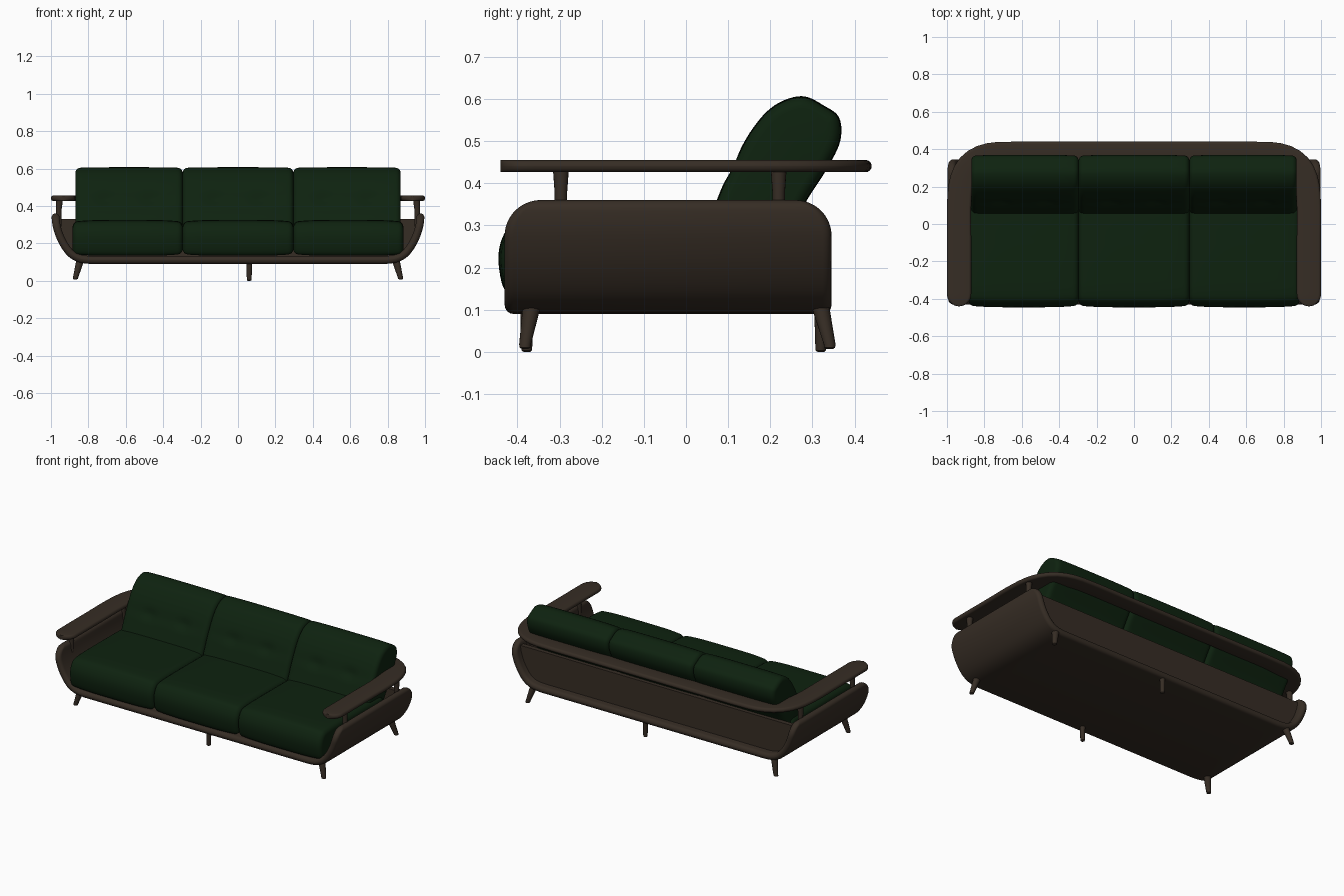
import bpy, bmesh, math
from mathutils import Vector

old = bpy.data.objects.get("Cube")
if old:
    bpy.data.objects.remove(old, do_unlink=True)


def material(name, rgb):
    m = bpy.data.materials.new(name)
    m.use_nodes = True
    m.diffuse_color = (*rgb, 1)
    m.node_tree.nodes["Principled BSDF"].inputs["Base Color"].default_value = (*rgb, 1)
    return m


WOOD = material("dark walnut", (0.037, 0.026, 0.018))
FABRIC = material("forest green fabric", (0.0043, 0.0160, 0.0048))


def loft(name, rings, mat):
    """Skin a list of equal closed rings and cap both ends."""
    bm = bmesh.new()
    rows = [[bm.verts.new(p) for p in ring] for ring in rings]
    n = len(rows[0])
    for a, b in zip(rows, rows[1:]):
        for i in range(n):
            j = (i + 1) % n
            bm.faces.new((a[i], a[j], b[j], b[i]))
    bm.faces.new(rows[0])
    bm.faces.new(rows[-1])
    bmesh.ops.recalc_face_normals(bm, faces=bm.faces)
    me = bpy.data.meshes.new(name)
    bm.to_mesh(me)
    bm.free()
    me.materials.append(mat)
    ob = bpy.data.objects.new(name, me)
    bpy.context.collection.objects.link(ob)
    bpy.ops.object.select_all(action="DESELECT")
    ob.select_set(True)
    bpy.context.view_layer.objects.active = ob
    bpy.ops.object.shade_smooth_by_angle(angle=math.radians(40))
    return ob


def smooth(points, closed=False, steps=8):
    """Catmull-Rom curve through 2D points."""
    p = [Vector(q) for q in points]
    n = len(p)
    at = (lambda i: p[i % n]) if closed else (lambda i: p[max(0, min(n - 1, i))])
    out = []
    for i in range(n if closed else n - 1):
        a, b, c, d = at(i - 1), at(i), at(i + 1), at(i + 2)
        for k in range(steps):
            t = k / steps
            out.append(0.5 * (2 * b + (c - a) * t + (2 * a - 5 * b + 4 * c - d) * t ** 2
                              + (3 * b - a - 3 * c + d) * t ** 3))
    return out if closed else out + [p[-1]]


def resample(path, count):
    """Points along a path, packed closer at both ends; returns (point, tangent, distance to end)."""
    cum = [0]
    for a, b in zip(path, path[1:]):
        cum.append(cum[-1] + (b - a).length)
    out, k = [], 0
    for i in range(count + 1):
        s = cum[-1] * (0.5 - 0.5 * math.cos(math.pi * i / count))
        while k < len(path) - 2 and cum[k + 1] < s:
            k += 1
        f = (s - cum[k]) / (cum[k + 1] - cum[k])
        out.append((path[k].lerp(path[k + 1], f), min(s, cum[-1] - s)))
    res = []
    for i, (p, d) in enumerate(out):
        t = (out[min(i + 1, count)][0] - out[max(i - 1, 0)][0]).normalized()
        res.append((p, t, d))
    return res


def stadium(w, h):
    """Rounded bar cross-section with half sizes w and h."""
    r = min(w, h)
    pts = []
    for q, (sx, sy) in enumerate(((1, 1), (-1, 1), (-1, -1), (1, -1))):
        for k in range(5):
            a = math.pi / 2 * (q + k / 4.001)
            pts.append((sx * (w - r) + r * math.cos(a), sy * (h - r) + r * math.sin(a)))
    return pts


def round_end(d, r):
    """Amount cut from a half size at distance d from a rounded end."""
    return r - math.sqrt(max(0, r * r - (r - d) ** 2)) if d < r else 0


def mirrored(half):
    return half + [(-x, v) for x, v in reversed(half)]


# Bent wooden shell: floor and both sides in one sweep
shell_half = [(-0.977, 0.360), (-0.969, 0.29), (-0.942, 0.215), (-0.90, 0.152),
              (-0.855, 0.122), (-0.80, 0.112), (-0.72, 0.111), (-0.5, 0.111)]
rings = []
for p, t, d in resample(smooth(mirrored(shell_half)), 110):
    w = 0.388 - round_end(d, 0.085)
    h = max(0.003, 0.021 - round_end(d, 0.021))
    rings.append([(p.x - t.y * v, -0.0425 + u, p.y + t.x * v) for u, v in stadium(w, h)])
loft("bent_shell", rings, WOOD)

# Back panel follows the inside of the shell
wall = [(-x, z) for x, z in smooth(shell_half[:6]) if z < 0.325]
loft("back_panel", [[(-x, 0.265, z), (x, 0.265, z), (x, 0.295, z), (-x, 0.295, z)]
                    for x, z in [(0.968, 0.33)] + wall], WOOD)

# Arm rail: one flat bar running round both arms and the back
rail_half = [(-0.935, -0.44), (-0.935, -0.1), (-0.935, 0.1), (-0.92, 0.235),
             (-0.87, 0.325), (-0.78, 0.373), (-0.65, 0.385), (-0.4, 0.385)]
rings = []
for p, t, d in resample(smooth(mirrored(rail_half)), 110):
    base = 0.055 + 0.010 * min(1, max(0, (abs(p.x) - 0.7) / 0.2))
    w = max(0.004, base - round_end(d, base))
    rings.append([(p.x - t.y * u, p.y + t.x * u, 0.441 + v) for u, v in stadium(w, 0.0145)])
loft("arm_rail", rings, WOOD)


def peg(name, stations):
    """Turned wooden peg through (x, y, z, radius) stations."""
    loft(name, [[(x + r * math.cos(k * math.pi / 8), y + r * math.sin(k * math.pi / 8), z)
                 for k in range(16)] for x, y, z, r in stations], WOOD)


# Rail posts, splayed corner legs, straight middle legs
for side, s in (("left", 1), ("right", -1)):
    for place, y in (("front", -0.297), ("rear", 0.22)):
        peg(f"{side}_{place}_post", [(s * 0.958, y, 0.29, 0.014), (s * 0.958, y, 0.38, 0.015),
                                     (s * 0.955, y, 0.435, 0.019)])
    for place, top, foot in (("front", -0.365, -0.382), ("rear", 0.317, 0.341)):
        peg(f"{side}_{place}_leg", [(s * 0.842, top, 0.115, 0.022), (s * 0.868, foot, 0.018, 0.014),
                                    (s * 0.870, foot, 0.010, 0.013), (s * 0.871, foot, 0.007, 0.008)])
for place, y in (("front", -0.378), ("rear", 0.32)):
    peg(f"middle_{place}_leg", [(0.06, y, 0.115, 0.016), (0.06, y, 0.012, 0.013),
                                (0.06, y, 0.003, 0.012), (0.06, y, 0, 0.008)])


def cushion(name, outline, x0, x1, crown, tuft=0):
    """Pillow lofted along x, with rounded ends and optional tufting on its front."""
    prof = smooth(outline, closed=True, steps=6)
    n = len(prof)
    half, mid, count = (x1 - x0) / 2, (x0 + x1) / 2, 36
    rings = []
    for i in range(count + 1):
        f = -math.cos(math.pi * i / count)
        x = mid + half * f
        cut = round_end(half * (1 - abs(f)), 0.026) + crown * abs(f) ** 4
        ring = []
        for k, p in enumerate(prof):
            t = (prof[(k + 1) % n] - prof[k - 1]).normalized()
            inward = Vector((t.y, -t.x))
            push = cut
            if tuft and inward.x > 0.4:
                pinch = sum(math.exp(-((x - mid - c) / 0.04) ** 2) for c in (-0.12, 0.12))
                crease = 0.35 * (1 - abs(f) ** 4)
                push += tuft * (crease + pinch) * math.exp(-((p.y - 0.44) / 0.028) ** 2)
            q = p + inward * push
            ring.append((x, q.x, q.y))
        rings.append(ring)
    loft(name, rings, FABRIC)


seat_outline = [(-0.425, 0.14), (-0.444, 0.20), (-0.44, 0.26), (-0.41, 0.308), (-0.36, 0.322),
                (-0.26, 0.325), (-0.1, 0.325), (0.1, 0.322), (0.2, 0.31), (0.22, 0.22),
                (0.19, 0.145), (0.1, 0.135), (-0.1, 0.135), (-0.28, 0.135), (-0.37, 0.135)]
back_outline = [(0.05, 0.28), (0.075, 0.365), (0.113, 0.45), (0.158, 0.53), (0.21, 0.585),
                (0.275, 0.607), (0.33, 0.583), (0.364, 0.555), (0.366, 0.50), (0.335, 0.435),
                (0.29, 0.365), (0.22, 0.25), (0.12, 0.22)]

# Three seat cushions and three back cushions
for label, x0, x1 in (("right", -1, -0.296), ("middle", -0.296, 0.296), ("left", 0.296, 1)):
    limit = lambda x, m: max(-m, min(m, x))
    cushion(f"{label}_seat_cushion", seat_outline, limit(x0, 0.884), limit(x1, 0.884), 0.010)
    cushion(f"{label}_back_cushion", back_outline, limit(x0, 0.870), limit(x1, 0.870), 0.004, 0.011)
